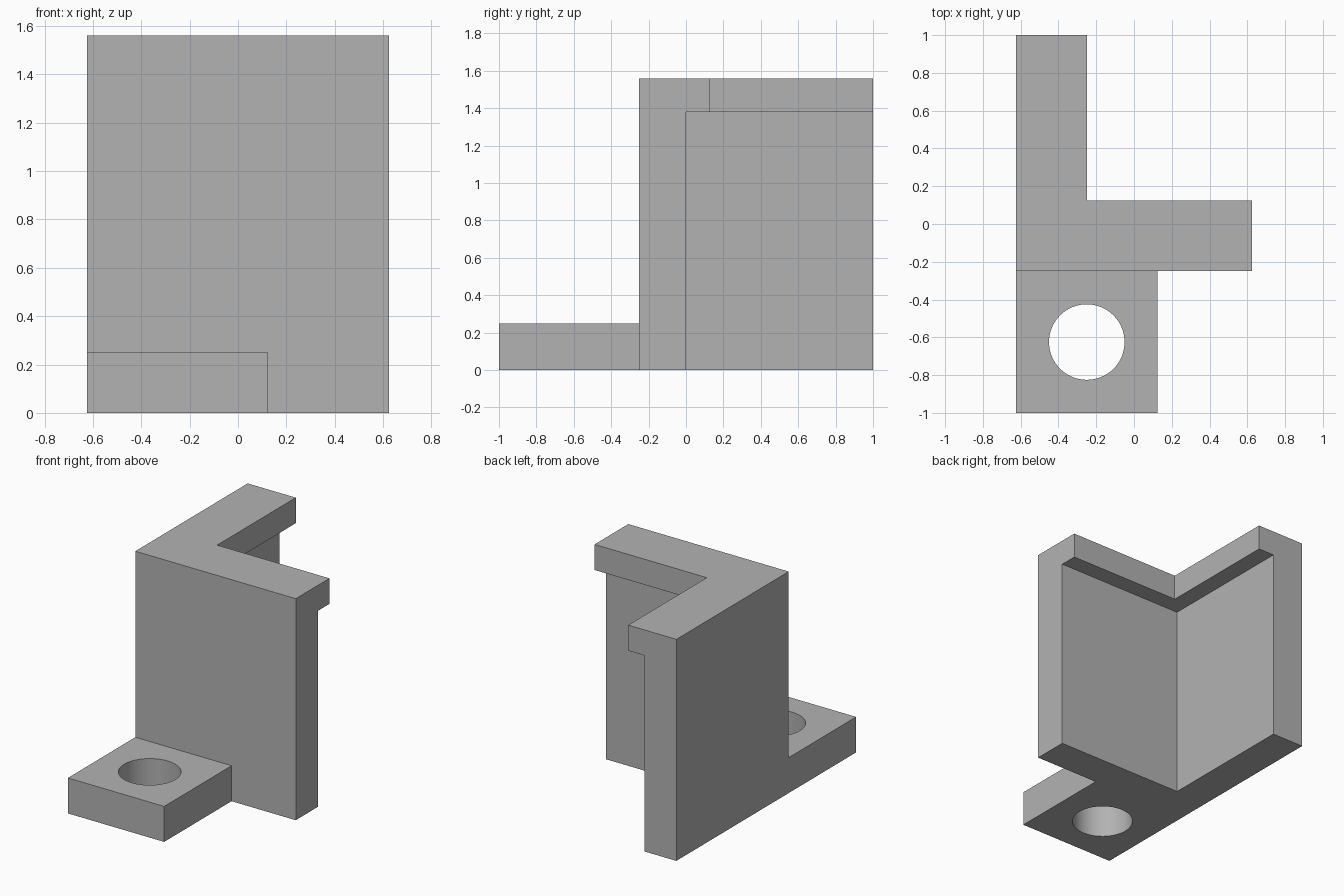
import bpy
import bmesh
from math import radians

cube = bpy.data.objects.get("Cube")
if cube:
    bpy.data.objects.remove(cube, do_unlink=True)

# Single matte grey
grey = bpy.data.materials.new("matte grey")
grey.use_nodes = True
colour = (0.45, 0.45, 0.45, 1)
grey.diffuse_color = colour
grey.node_tree.nodes["Principled BSDF"].inputs["Base Color"].default_value = colour

LEFT, RIGHT = -0.625, 0.625
FRONT, BACK = -0.25, 1.0
HEIGHT, LIP_BOTTOM = 1.56, 1.38


def prism(name, outline, z0, z1):
    """Extrude a flat outline from z0 up to z1."""
    bm = bmesh.new()
    base = bm.faces.new([bm.verts.new((x, y, z0)) for x, y in outline])
    top = bmesh.ops.extrude_face_region(bm, geom=[base])["geom"]
    verts = [v for v in top if isinstance(v, bmesh.types.BMVert)]
    bmesh.ops.translate(bm, verts=verts, vec=(0, 0, z1 - z0))
    bmesh.ops.recalc_face_normals(bm, faces=bm.faces)
    mesh = bpy.data.meshes.new(name)
    bm.to_mesh(mesh)
    bm.free()
    mesh.materials.append(grey)
    obj = bpy.data.objects.new(name, mesh)
    bpy.context.collection.objects.link(obj)
    return obj


def corner(thick):
    """L-shaped outline of two walls meeting at the front right corner."""
    return [(LEFT, FRONT), (RIGHT, FRONT), (RIGHT, FRONT + thick),
            (LEFT + thick, FRONT + thick), (LEFT + thick, BACK), (LEFT, BACK)]


def combine(target, tool, operation):
    """Apply a boolean and discard the tool object."""
    mod = target.modifiers.new(operation, "BOOLEAN")
    mod.operation, mod.object, mod.solver = operation, tool, "EXACT"
    bpy.context.view_layer.objects.active = target
    bpy.ops.object.modifier_apply(modifier=mod.name)
    bpy.data.objects.remove(tool, do_unlink=True)


# Corner walls, thicker top lip and mounting tab joined into one solid
bracket = prism("corner_bracket", corner(0.25), 0, LIP_BOTTOM)
combine(bracket, prism("top_lip", corner(0.375), LIP_BOTTOM, HEIGHT), "UNION")
tab = prism("mounting_tab", [(LEFT, -1), (0.125, -1), (0.125, FRONT), (LEFT, FRONT)], 0, 0.25)
combine(bracket, tab, "UNION")

# Bolt hole through the tab
bpy.ops.mesh.primitive_cylinder_add(vertices=64, radius=0.2, depth=1, location=(-0.25, -0.625, 0))
hole = bpy.context.object
hole.name = "hole_cutter"
hole.data.materials.append(grey)
hole.hide_render = True
combine(bracket, hole, "DIFFERENCE")

# Merge coplanar faces, then smooth only the hole wall
bm = bmesh.new()
bm.from_mesh(bracket.data)
bmesh.ops.remove_doubles(bm, verts=bm.verts, dist=0.0001)
bmesh.ops.dissolve_limit(bm, angle_limit=radians(1), verts=bm.verts, edges=bm.edges)
bm.to_mesh(bracket.data)
bm.free()
bpy.ops.object.select_all(action="DESELECT")
bracket.select_set(True)
bpy.context.view_layer.objects.active = bracket
bpy.ops.object.shade_smooth_by_angle(angle=radians(30))
